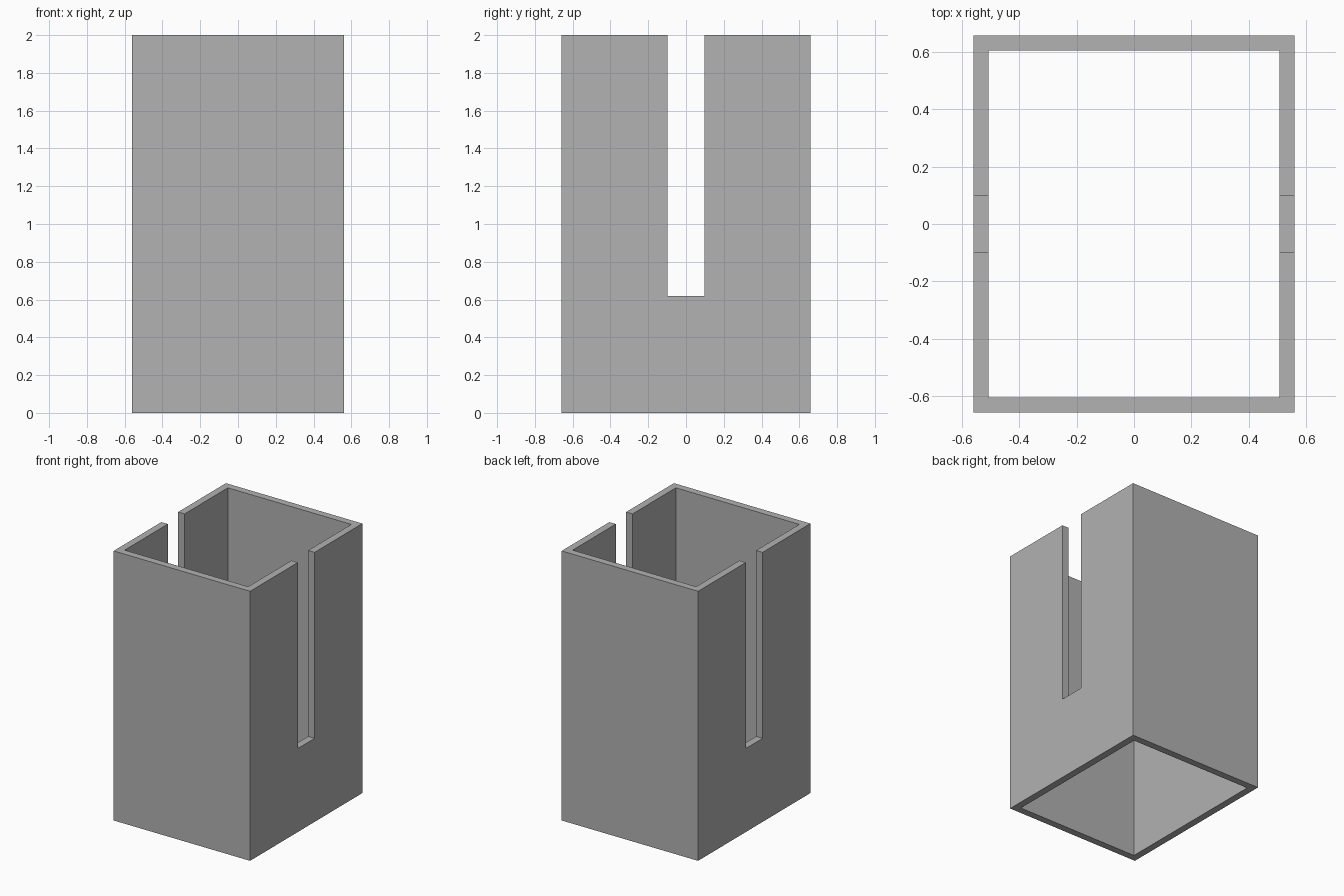
import bpy
import bmesh

old = bpy.data.objects.get("Cube")
if old:
    bpy.data.objects.remove(old, do_unlink=True)

HALF_X, HALF_Y, HEIGHT = 0.56, 0.658, 2.0
WALL = 0.053
SLOT_HALF, SLOT_FLOOR = 0.098, 0.62

# Material
grey = bpy.data.materials.new("plain grey")
grey.use_nodes = True
colour = (0.445, 0.445, 0.445, 1)
grey.diffuse_color = colour
grey.node_tree.nodes["Principled BSDF"].inputs["Base Color"].default_value = colour


def make_object(name, bm):
    bmesh.ops.recalc_face_normals(bm, faces=bm.faces)
    mesh = bpy.data.meshes.new(name)
    bm.to_mesh(mesh)
    bm.free()
    mesh.materials.append(grey)
    obj = bpy.data.objects.new(name, mesh)
    bpy.context.collection.objects.link(obj)
    return obj


def rectangle(bm, hx, hy):
    corners = ((-hx, -hy), (hx, -hy), (hx, hy), (-hx, hy))
    return [bm.verts.new((x, y, 0)) for x, y in corners]


# Sleeve: rectangular ring extruded upward, open at both ends
bm = bmesh.new()
outer = rectangle(bm, HALF_X, HALF_Y)
inner = rectangle(bm, HALF_X - WALL, HALF_Y - WALL)
for i in range(4):
    j = (i + 1) % 4
    bm.faces.new((outer[i], outer[j], inner[j], inner[i]))
rim = bmesh.ops.extrude_face_region(bm, geom=bm.faces[:], use_keep_orig=True)
top = [g for g in rim["geom"] if isinstance(g, bmesh.types.BMVert)]
bmesh.ops.translate(bm, verts=top, vec=(0, 0, HEIGHT))
sleeve = make_object("slotted_sleeve", bm)

# Slot cutter through both side walls
bm = bmesh.new()
bmesh.ops.create_cube(bm, size=2)
bmesh.ops.scale(bm, verts=bm.verts, vec=(HALF_X * 2, SLOT_HALF, HEIGHT / 2))
bmesh.ops.translate(bm, verts=bm.verts, vec=(0, 0, SLOT_FLOOR + HEIGHT / 2))
cutter = make_object("slot_cutter", bm)
cutter.hide_render = True

# Cut the slots, then discard the cutter
cut = sleeve.modifiers.new("side slots", "BOOLEAN")
cut.operation = "DIFFERENCE"
cut.solver = "EXACT"
cut.object = cutter
bpy.context.view_layer.objects.active = sleeve
sleeve.select_set(True)
bpy.ops.object.modifier_apply(modifier=cut.name)
bpy.data.objects.remove(cutter, do_unlink=True)
